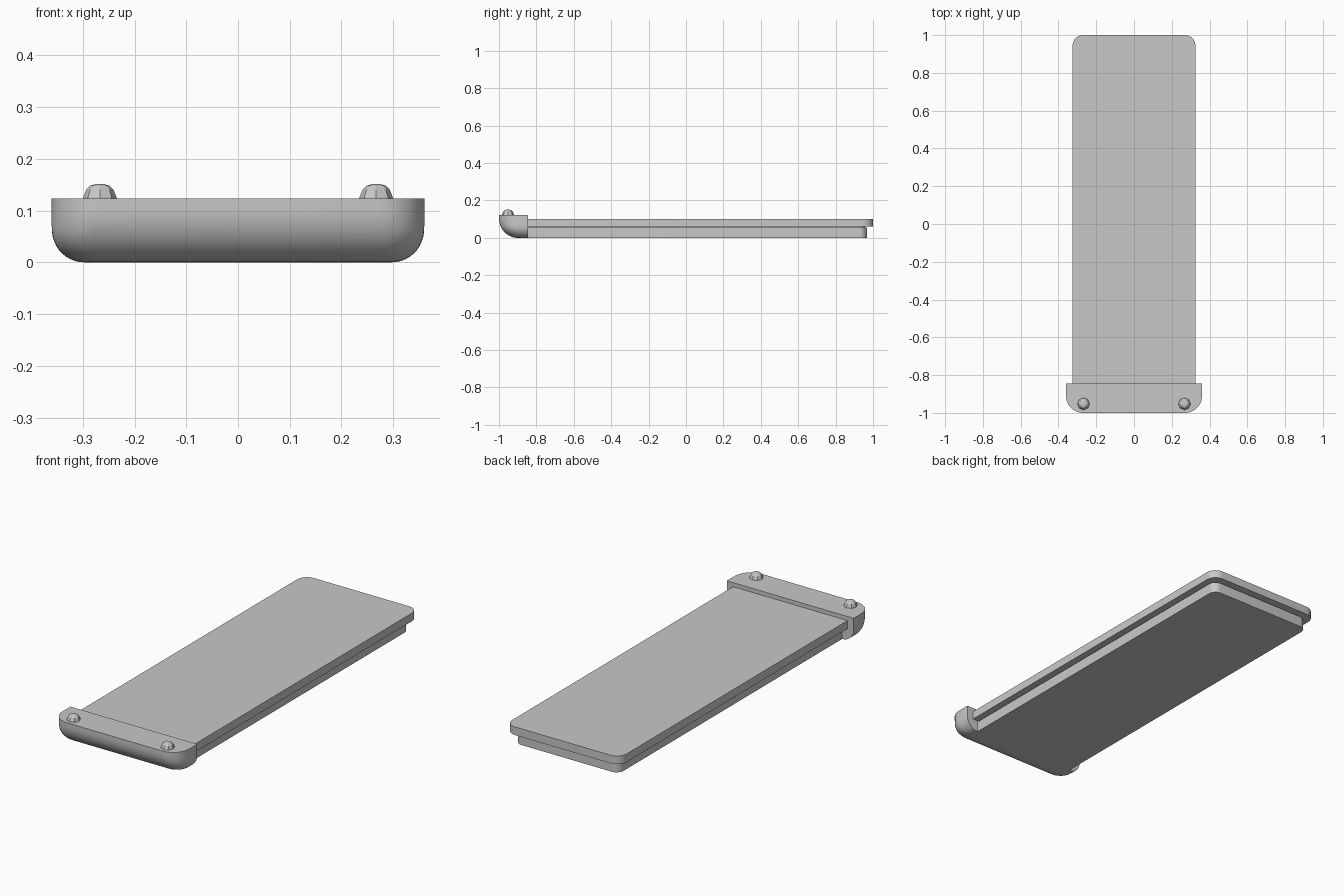
import bpy, bmesh
from math import sin, cos, pi

cube = bpy.data.objects.get("Cube")
if cube:
    bpy.data.objects.remove(cube, do_unlink=True)

grey = bpy.data.materials.new("plain grey")
grey.use_nodes = True
colour = (0.58, 0.58, 0.58, 1)
grey.diffuse_color = colour
grey.node_tree.nodes["Principled BSDF"].inputs["Base Color"].default_value = colour


def outline(half, y_square, y_round, radius, steps=10):
    """Rectangle with its two corners at y_round rounded."""
    s = 1 if y_round > y_square else -1
    right = [(half - radius + radius * cos(a), y_round + s * radius * (sin(a) - 1))
             for a in (pi / 2 * i / steps for i in range(steps + 1))]
    left = [(-x, y) for x, y in reversed(right)]
    return [(half, y_square)] + right + left + [(-half, y_square)]


def loft(name, rings, angle=35):
    """Skin a stack of matching rings, listed as (points, z), and cap both ends."""
    bm = bmesh.new()
    loops = [[bm.verts.new((x, y, z)) for x, y in pts] for pts, z in rings]
    n = len(loops[0])
    for a, b in zip(loops, loops[1:]):
        for i in range(n):
            j = (i + 1) % n
            bm.faces.new((a[i], a[j], b[j], b[i]))
    bm.faces.new(loops[0])
    bm.faces.new(loops[-1])
    bmesh.ops.recalc_face_normals(bm, faces=bm.faces[:])
    mesh = bpy.data.meshes.new(name)
    bm.to_mesh(mesh)
    bm.free()
    mesh.materials.append(grey)
    obj = bpy.data.objects.new(name, mesh)
    bpy.context.collection.objects.link(obj)
    bpy.ops.object.select_all(action="DESELECT")
    obj.select_set(True)
    bpy.context.view_layer.objects.active = obj
    if angle:
        bpy.ops.object.shade_smooth_by_angle(angle=angle * pi / 180)
    return obj


# Stacked slabs with a thin recessed seam between them
FRONT, BACK, TOP = -0.85, 1.0, 0.123
lower = outline(0.295, FRONT, 0.967, 0.04)
seam = outline(0.285, FRONT, 0.957, 0.03)
upper = outline(0.325, FRONT, BACK, 0.055)
loft("lower_slab", [(lower, 0), (lower, 0.055)])
loft("seam_core", [(seam, 0.05), (seam, 0.065)])
loft("upper_slab", [(upper, 0.06), (upper, 0.102)])

# End block: flat top and back, rounded front, sides and belly
rings = []
for i in range(15):
    a = pi / 2 * i / 14
    z = 0.105 * (1 - sin(a))
    front = -1 + 0.1 * (1 - cos(a))
    k = max(0, 1 - z / 0.065)
    side = 0.36 - 0.062 * (1 - (1 - k * k) ** 0.5)
    rings.append((outline(side, -0.845, front, 0.09 - 0.05 * (1 - cos(a))), z))
top = outline(0.36, -0.845, -1, 0.09)
loft("end_block", [(top, TOP)] + rings)

# Faceted dome studs on the end block
for name, cx in (("left_stud", 0.267), ("right_stud", -0.267)):
    dome = []
    for r, h in ((0.033, -0.005), (0.032, 0.003), (0.026, 0.018), (0.019, 0.025), (0.008, 0.028)):
        dome.append(([(cx + r * cos(pi * i / 4), -0.952 + r * sin(pi * i / 4))
                      for i in range(8)], TOP + h))
    loft(name, dome, angle=0)
